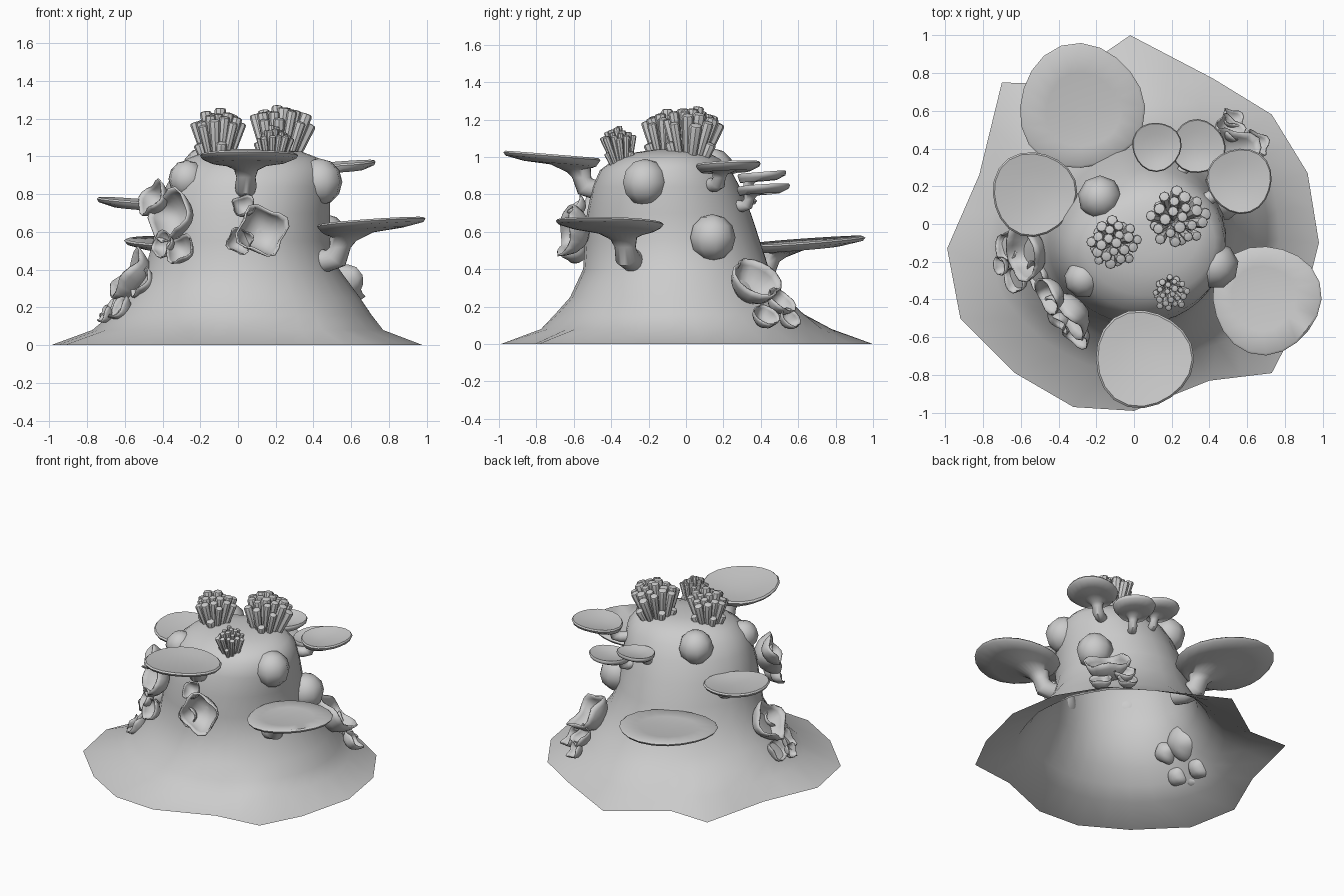
import bpy, bmesh, math, random
from mathutils import Vector

if "Cube" in bpy.data.objects:
    bpy.data.objects.remove(bpy.data.objects["Cube"])
random.seed(4)
AXIS = Vector((0.02, -0.08, 0))


def finish(name, bm, angle=40, thickness=0):
    bmesh.ops.recalc_face_normals(bm, faces=bm.faces)
    me = bpy.data.meshes.new(name)
    bm.to_mesh(me)
    bm.free()
    ob = bpy.data.objects.new(name, me)
    bpy.context.collection.objects.link(ob)
    bpy.ops.object.select_all(action='DESELECT')
    ob.select_set(True)
    bpy.context.view_layer.objects.active = ob
    bpy.ops.object.shade_smooth_by_angle(angle=math.radians(angle))
    if thickness:
        m = ob.modifiers.new("wall", 'SOLIDIFY')
        m.thickness = thickness
        m.offset = 0
    return ob


def loft(bm, rings, start=False, end=False):
    rows = [[bm.verts.new(p) for p in r] for r in rings]
    n = len(rows[0])
    for a, b in zip(rows, rows[1:]):
        for i in range(n):
            j = (i + 1) % n
            bm.faces.new((a[i], a[j], b[j], b[i]))
    if start:
        bm.faces.new(rows[0][::-1])
    if end:
        bm.faces.new(rows[-1])


def circle(c, normal, r, n, wobble=None):
    z = Vector(normal).normalized()
    q = Vector((0, 0, 1)).rotation_difference(z)
    pts = []
    for i in range(n):
        a = 2 * math.pi * i / n
        k = r * (wobble[i] if wobble else 1)
        pts.append(Vector(c) + q @ Vector((k * math.cos(a), k * math.sin(a), 0)))
    return pts


# Rock mound: irregular skirt outline, lofted up to a rounded dome, open below
skirt = [(-.02, 1), (-.40, .74), (-.70, .75), (-.82, .26), (-.99, -.13), (-.92, -.50),
         (-.63, -.79), (-.32, -.97), (0, -.99), (.40, -.83), (.73, -.79), (.88, -.5),
         (.98, -.10), (.92, .27), (.73, .58), (.42, .77)]
base = []
for i, p in enumerate(skirt):
    p, q = Vector(p), Vector(skirt[(i + 1) % len(skirt)])
    base += [p, (p + q) / 2]
rings = [[(p.x, p.y, 0) for p in base]]
ring = []
for p in base:
    k = .45 * .79 + .55 * .77 / p.length
    ring.append((p.x * k, p.y * k, .08))
rings.append(ring)
# z, x min, x max, y min, y max
for z, x0, x1, y0, y1 in [(.16, -.69, .71, -.70, .65), (.25, -.61, .65, -.62, .55),
                          (.4, -.50, .54, -.55, .46), (.55, -.46, .49, -.54, .41),
                          (.7, -.43, .49, -.53, .36), (.84, -.39, .49, -.50, .30),
                          (.93, -.34, .48, -.46, .25), (.99, -.27, .43, -.38, .19),
                          (1.025, -.18, .34, -.27, .12), (1.04, -.06, .2, -.16, .02)]:
    ring = []
    for p in base:
        a = math.atan2(p.y, p.x)
        k = 1 - .09 * max(0, math.cos(a - 2.3)) ** 4      # flatter back left
        ring.append(((x0 + x1) / 2 + k * (x1 - x0) / 2 * math.cos(a),
                     (y0 + y1) / 2 + k * (y1 - y0) / 2 * math.sin(a), z))
    rings.append(ring)
bm = bmesh.new()
loft(bm, rings, end=True)
finish("rock_mound", bm, 60)


# Table corals: bent stalk flaring into an off-centre plate
def table(cx, cy, R, z, drop):
    c = Vector((cx, cy, 0))
    out = (c - AXIS).normalized()
    up = Vector((0, 0, 1))
    s = c - out * R * .68
    r = R * .21
    tilt = up - out * .08
    n = 20
    ph = random.uniform(0, 6)
    wob = [1.01 + .035 * math.sin(3 * 2 * math.pi * i / n + ph) for i in range(n)]

    def at(o, h):
        return s + out * o * R + up * (z + h)
    rr = [circle(at(-.5, -drop * .80), out, r, n), circle(at(-.22, -drop * .84), out, r, n),
          circle(at(-.02, -drop * .76), out + up, r * 1.08, n),
          circle(at(.06, -drop * .55), up, r * .95, n),
          circle(at(.12, -drop * .36), up + out * .2, r * 1.2, n),
          circle(at(.27, -drop * .22 - .01), tilt, R * .44, n),
          circle(at(.52, -.045), tilt, R * .76, n, wob),
          circle(at(.68, -.022), tilt, R * .97, n, wob),
          circle(at(.68, -.006), tilt, R * 1.01, n, wob),
          circle(at(.68, .004), tilt, R * .97, n, wob),
          circle(at(.62, -.010), tilt, R * .6, n, wob),
          circle(at(.55, -.018), tilt, R * .2, n)]
    bm = bmesh.new()
    loft(bm, rr, True, True)
    finish("table_coral", bm, 50)


for t in [(.05, -.715, .255, 1.01, .22), (.70, -.40, .283, .655, .25),
          (-.28, .62, .325, .55, .2), (-.53, .16, .22, .765, .17),
          (.12, .41, .128, .915, .12), (.34, .41, .14, .845, .13),
          (.56, .23, .17, .965, .14)]:
    table(*t)

# Boulder corals: coarse rounded balls half sunk in the rock
for x, y, z, r in [(.43, -.22, .865, .125), (-.27, -.29, .88, .1),
                   (-.18, .14, .93, .118), (.46, .14, .57, .125)]:
    bm = bmesh.new()
    bmesh.ops.create_uvsphere(bm, u_segments=9, v_segments=6, radius=r)
    bmesh.ops.translate(bm, verts=bm.verts, vec=(x, y, z))
    finish("boulder_coral", bm, 40)


# Tube corals: splayed bundles of round-tipped fingers
def tubes(x, y, z, spread, height, r, count, lean):
    bm = bmesh.new()
    for i in range(count):
        f = math.sqrt((i + .3) / count)
        a = i * 2.39996
        d = Vector((math.cos(a), math.sin(a), 0)) * f
        p = Vector((x, y, z)) + d * spread * .5 - Vector((0, 0, .05 * f))
        h = height * (1 - .12 * f * f) * random.uniform(.85, 1.0)
        axis = (d * spread * .62 + Vector(lean) + Vector((0, 0, height))).normalized()
        if i > count - 5:
            h *= .5
        k = r * random.uniform(.85, 1.1)
        loft(bm, [circle(p + axis * t, axis, w, 8) for t, w in
                  ((-.04, k * .6), (h - k * .4, k), (h - k * .1, k * .85), (h, k * .45))], True, True)
    finish("tube_coral", bm, 35)


tubes(-.11, -.10, 1.03, .145, .24, .029, 26, (0, 0, 0))
tubes(.22, .02, 1.03, .175, .265, .032, 26, (.02, .02, 0))
tubes(.185, -.345, 1.0, .10, .18, .018, 26, (.01, -.03, 0))


# Cup corals: thin open cups with a ruffled rim, facing outward
def cup(x, y, z, r, lift):
    c = Vector((x, y, z))
    axis = (Vector((x, y, 0)) - AXIS).normalized() + Vector((0, 0, lift))
    axis.normalize()
    n = 20
    ph = random.uniform(0, 6)
    rr = []
    for t, w, ruff in ((-.62, .2, 0), (-.5, .55, .02), (-.2, .85, .05), (.12, .98, .1), (.38, 1.03, .15)):
        ang = [2 * math.pi * i / n for i in range(n)]
        wob = [1 + ruff * math.sin(4 * a + ph) for a in ang]
        ring = circle(c + axis * t * r, axis, w * r, n, wob)
        rr.append([p + axis * r * ruff * math.sin(3 * a + ph) for p, a in zip(ring, ang)])
    bm = bmesh.new()
    loft(bm, rr, start=True)
    finish("cup_coral", bm, 60, r * .09)


for q in [(.12, -.60, .60, .125, .2), (.03, -.58, .73, .06, .8), (.01, -.59, .55, .065, .1),  # front
          (-.34, -.47, .68, .125, .25), (-.44, -.37, .77, .09, .5), (-.30, -.58, .50, .075, .5),
          (-.39, -.51, .53, .065, .3),                                                     # front left
          (-.56, -.15, .36, .13, .7), (-.50, -.27, .32, .075, .6), (-.66, -.12, .19, .075, .9),
          (-.62, -.29, .19, .07, .8), (-.70, -.22, .16, .05, .6),                         # left
          (.53, .36, .32, .135, 1.0), (.50, .50, .22, .075, .8), (.64, .42, .14, .07, .9),
          (.52, .55, .13, .06, .7)]:                                                      # back right
    cup(*q)
